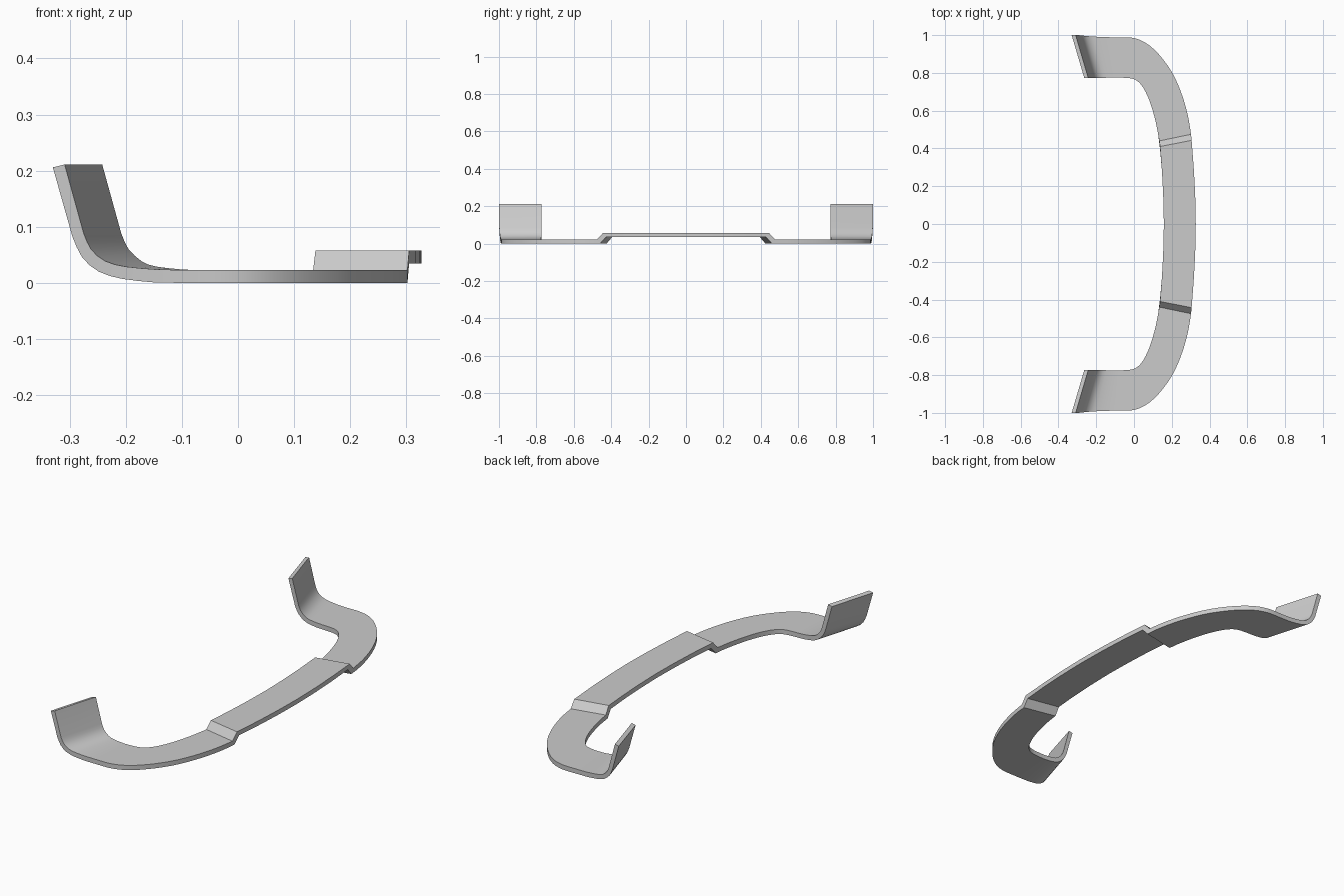
import bpy, bmesh, math
from mathutils import Vector

if "Cube" in bpy.data.objects:
    bpy.data.objects.remove(bpy.data.objects["Cube"])

T = 0.023  # band thickness


def spline(pts, n):
    """Catmull-Rom curve through the points, n steps per span."""
    p = [Vector(q) for q in pts]
    p = [2 * p[0] - p[1]] + p + [2 * p[-1] - p[-2]]
    out = []
    for i in range(1, len(p) - 2):
        a, b, c, d = p[i - 1:i + 3]
        for k in range(n):
            t = k / n
            out.append(0.5 * (2 * b + (c - a) * t + (2 * a - 5 * b + 4 * c - d) * t ** 2
                              + (3 * b - a - 3 * c + d) * t ** 3))
    return out + [p[-2]]


# Each section: outer bottom, outer top, inner top, inner bottom
sections = []


def flat(ox, oy, ix, iy, z, shift=0.0):
    sections.append([(ox, oy - shift, z), (ox, oy, z + T),
                     (ix, iy, z + T), (ix, iy - shift, z)])


# Raised centre bridge
for s in spline([(0.327, 0, 0.158, 0), (0.324, 0.15, 0.155, 0.14),
                 (0.316, 0.30, 0.148, 0.28)], 2):
    flat(*s, 0.035)
flat(0.305, 0.443, 0.138, 0.410, 0.035, 0.015)

# Step down and curved arm
arm = spline([(0.302, 0.475, 0.134, 0.440), (0.284, 0.58, 0.115, 0.54),
              (0.250, 0.695, 0.085, 0.645), (0.200, 0.805, 0.050, 0.720),
              (0.130, 0.900, 0.018, 0.757), (0.060, 0.960, -0.012, 0.770),
              (-0.010, 0.986, -0.050, 0.774), (-0.100, 0.988, -0.080, 0.775)], 3)
for i, s in enumerate(arm):
    flat(*s, 0.0, 0.015 if i == 0 else 0.0)

# Upturned hook: profile of underside and upper side, skewed across the width
under = spline([(-0.150, 0.001), (-0.205, 0.007), (-0.248, 0.020),
                (-0.278, 0.046), (-0.295, 0.082)], 2) + [Vector((-0.330, 0.206))]
upper = spline([(-0.145, 0.024), (-0.200, 0.029), (-0.237, 0.039),
                (-0.262, 0.060), (-0.275, 0.088)], 2) + [Vector((-0.309, 0.211))]
for i, (u, v) in enumerate(zip(under, upper)):
    f = i / (len(under) - 1)
    skew = 0.045 + 0.022 * min(1, 2 * f)
    yo = 0.989 + 0.011 * f
    yi = 0.775 - 0.003 * f
    sections.append([(u.x, yo, u.y), (v.x, yo, v.y),
                     (v.x + skew, yi, v.y), (u.x + skew, yi, u.y)])

# Skin one half of the bracket
bm = bmesh.new()
rings = [[bm.verts.new(c) for c in s] for s in sections]
for a, b in zip(rings, rings[1:]):
    for k in range(4):
        j = (k + 1) % 4
        bm.faces.new((a[k], a[j], b[j], b[k]))
bm.faces.new(rings[-1])
bmesh.ops.recalc_face_normals(bm, faces=bm.faces)
top = max(bm.faces, key=lambda f: abs(f.normal.z) * (f.calc_center_median().y < 0.2)
          * (f.calc_center_median().z > 0.05))
if top.normal.z < 0:
    bmesh.ops.reverse_faces(bm, faces=bm.faces)
mesh = bpy.data.meshes.new("bent_strap")
bm.to_mesh(mesh)
bm.free()
strap = bpy.data.objects.new("bent_strap", mesh)
bpy.context.collection.objects.link(strap)

# Mirror to the other half and smooth the bends
mir = strap.modifiers.new("mirror", 'MIRROR')
mir.use_axis = (False, True, False)
mir.use_clip = True
bpy.context.view_layer.objects.active = strap
strap.select_set(True)
bpy.ops.object.modifier_apply(modifier="mirror")
bpy.ops.object.shade_smooth_by_angle(angle=math.radians(30))
